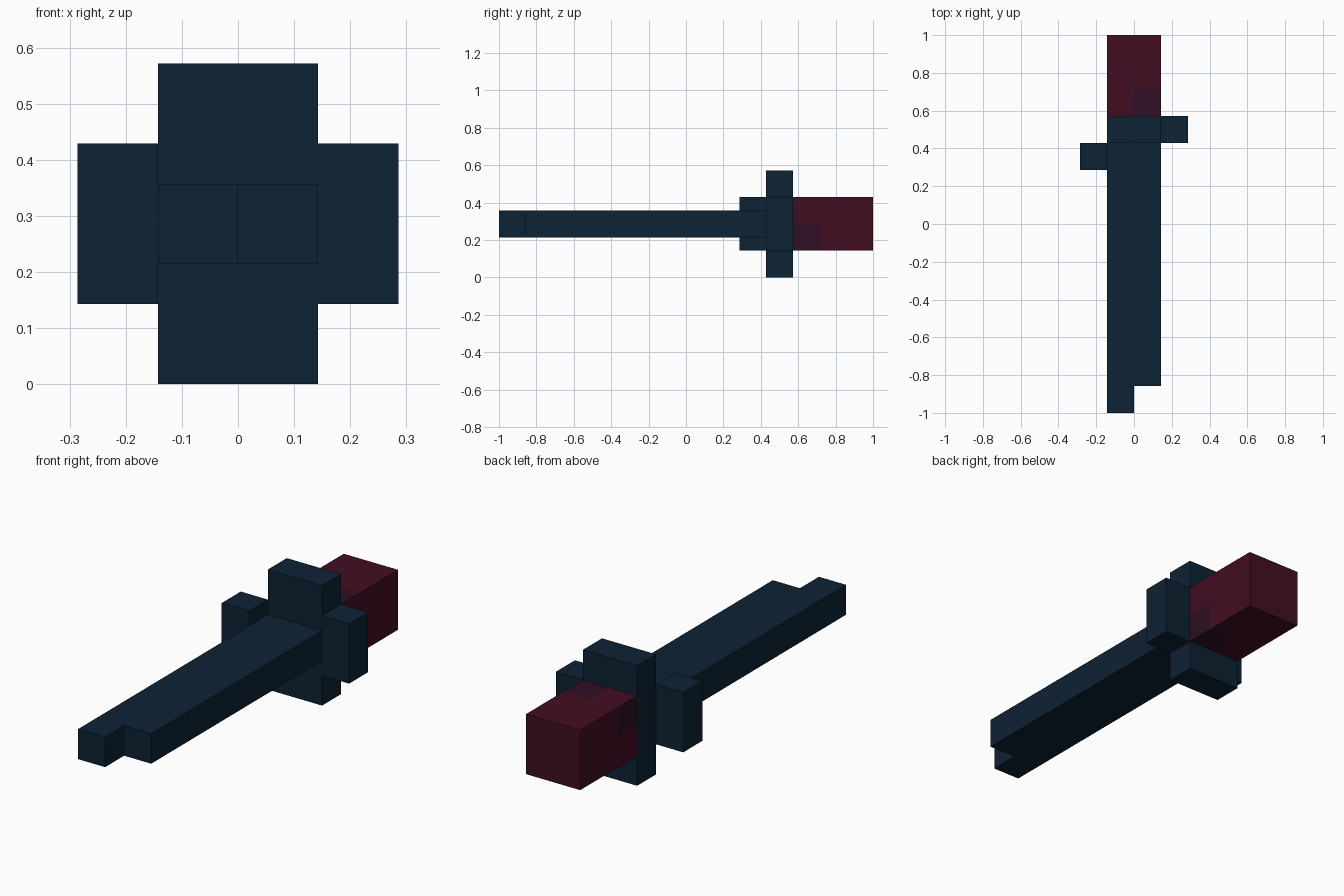
import bpy, bmesh
from mathutils import Vector

cube = bpy.data.objects.get("Cube")
if cube:
    bpy.data.objects.remove(cube, do_unlink=True)

U = 1 / 7            # one block
MID = 2 * U          # height of the long axis


def material(name, rgb):
    m = bpy.data.materials.new(name)
    m.use_nodes = True
    m.diffuse_color = (*rgb, 1)
    m.node_tree.nodes["Principled BSDF"].inputs["Base Color"].default_value = (*rgb, 1)
    return m


NAVY = material("dark navy", (0.0040, 0.0160, 0.0343))
MAROON = material("dark maroon", (0.0545, 0.0044, 0.0160))
PLUM = material("dark plum", (0.0273, 0.0048, 0.0178))


def finish(name, bm, *mats):
    bmesh.ops.recalc_face_normals(bm, faces=bm.faces[:])
    mesh = bpy.data.meshes.new(name)
    bm.to_mesh(mesh)
    bm.free()
    for m in mats:
        mesh.materials.append(m)
    ob = bpy.data.objects.new(name, mesh)
    bpy.context.collection.objects.link(ob)
    return ob


def prism(name, outline, direction, mat):
    """Extrude an outline given in blocks, measured from the long axis."""
    bm = bmesh.new()
    face = bm.faces.new([bm.verts.new(Vector(p) * U + Vector((0, 0, MID))) for p in outline])
    ext = bmesh.ops.extrude_face_region(bm, geom=[face])
    verts = [v for v in ext["geom"] if isinstance(v, bmesh.types.BMVert)]
    bmesh.ops.translate(bm, verts=verts, vec=Vector(direction) * U)
    return finish(name, bm, mat)


# Blade with a stepped tip
blade_outline = [(-1, -7), (0, -7), (0, -6), (1, -6), (1, 3), (-1, 3)]
prism("blade", [(x, y, -0.5) for x, y in blade_outline], (0, 0, 1), NAVY)

# Upright guard with its left arm
guard_outline = [(-1, -2), (1, -2), (1, -1), (2, -1), (2, 1), (1, 1), (1, 2), (-1, 2)]
prism("guard", [(x, 3, z) for x, z in guard_outline], (0, 1, 0), NAVY)

# Right arm, one block further forward
arm_outline = [(-2, -1), (-1, -1), (-1, 1), (-2, 1)]
prism("guard_right_arm", [(x, 2, z) for x, z in arm_outline], (0, 1, 0), NAVY)

# Handle, cut into block-sized faces
bm = bmesh.new()
bmesh.ops.create_cube(bm, size=1)
bmesh.ops.scale(bm, vec=(2 * U, 3 * U, 2 * U), verts=bm.verts[:])
bmesh.ops.translate(bm, vec=(0, 5.5 * U, MID), verts=bm.verts[:])
for point, normal in [((0, 0, 0), (1, 0, 0)), ((0, 0, MID), (0, 0, 1)),
                      ((0, 5 * U, 0), (0, 1, 0)), ((0, 6 * U, 0), (0, 1, 0))]:
    bmesh.ops.bisect_plane(bm, geom=bm.verts[:] + bm.edges[:] + bm.faces[:],
                           plane_co=point, plane_no=normal)
bm.normal_update()
# Plum patches: one per long side, on the blocks next to the guard
for f in bm.faces:
    c, n = f.calc_center_median(), f.normal
    if c.y < 5 * U and abs(n.y) < 0.5:
        if abs(n.z) > 0.5:
            f.material_index = int(c.x > 0)
        else:
            f.material_index = int((c.z - MID) * n.x < 0)
finish("handle", bm, MAROON, PLUM)
